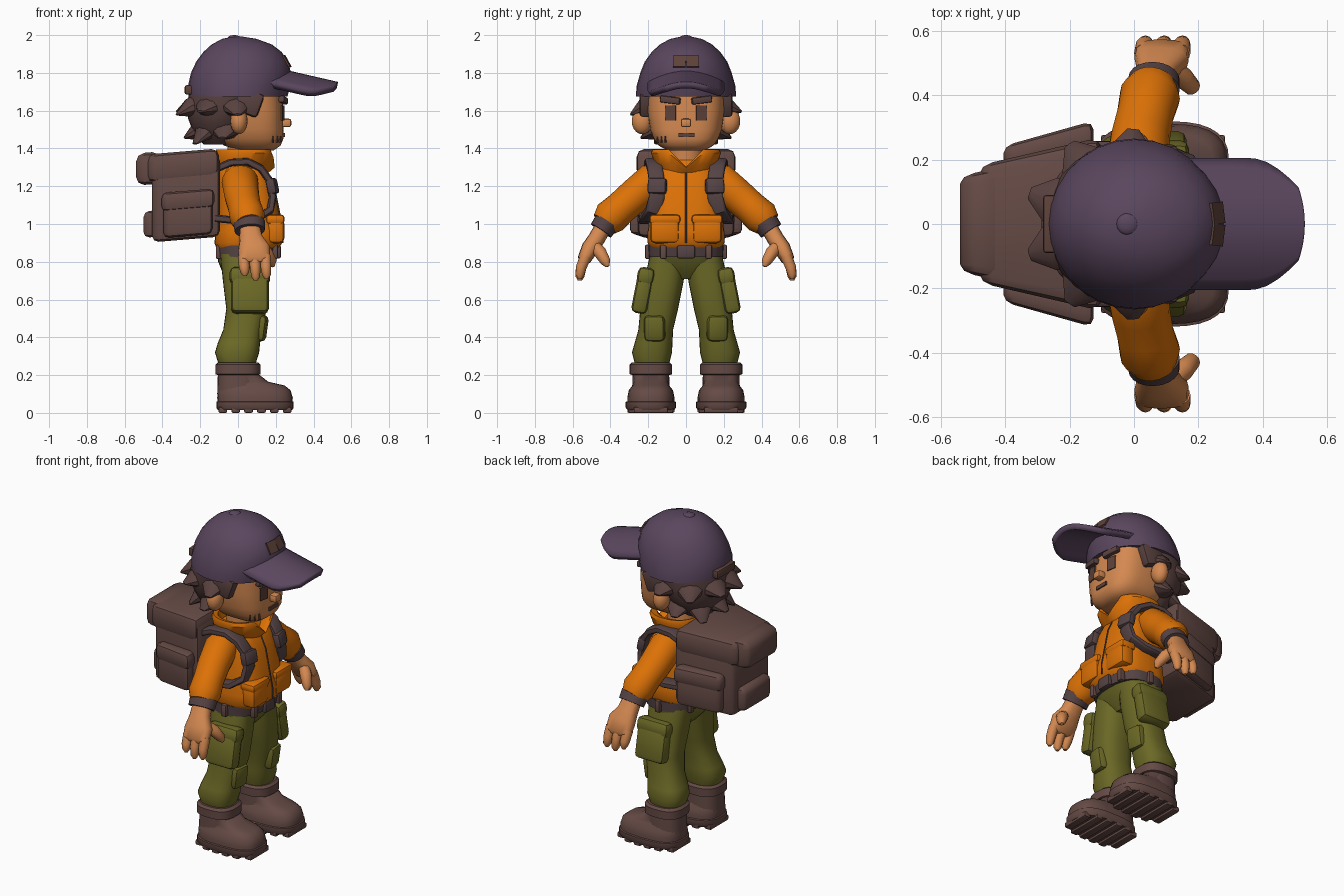
import bpy, bmesh, math
from mathutils import Vector, Matrix, Euler

cube = bpy.data.objects.get("Cube")
if cube:
    bpy.data.objects.remove(cube, do_unlink=True)

parts = []


def colour(name, r, g, b):
    m = bpy.data.materials.new(name)
    m.use_nodes = True
    m.diffuse_color = (r, g, b, 1)
    m.node_tree.nodes["Principled BSDF"].inputs["Base Color"].default_value = (r, g, b, 1)
    return m


PURPLE = colour("cap purple", .103, .061, .112)
SKIN = colour("skin", .66, .25, .082)
ORANGE = colour("jacket orange", .72, .167, .002)
OLIVE = colour("trouser olive", .148, .14, .019)
LEATHER = colour("leather brown", .13, .069, .06)
HAIR = colour("hair brown", .1, .054, .05)
STRAP = colour("strap grey brown", .092, .056, .059)
DARK = colour("eye and patch brown", .11, .054, .041)


def finish(name, bm, mat):
    bmesh.ops.recalc_face_normals(bm, faces=bm.faces)
    me = bpy.data.meshes.new(name)
    bm.to_mesh(me)
    bm.free()
    me.materials.append(mat)
    ob = bpy.data.objects.new(name, me)
    bpy.context.collection.objects.link(ob)
    parts.append(ob)
    return ob


def skin_rings(name, rings, mat, caps=True, tweak=None):
    bm = bmesh.new()
    rows = [[bm.verts.new(tweak(p) if tweak else p) for p in ring] for ring in rings]
    n = len(rows[0])
    for a, b in zip(rows, rows[1:]):
        for i in range(n):
            j = (i + 1) % n
            bm.faces.new((a[i], a[j], b[j], b[i]))
    if caps:
        bm.faces.new(rows[0])
        bm.faces.new(rows[-1])
    return finish(name, bm, mat)


def unit(n, power):
    # points of a rounded square, power 2 being a circle
    for i in range(n):
        t = math.tau * i / n
        c, s = math.cos(t), math.sin(t)
        yield (math.copysign(abs(c) ** (2 / power), c), math.copysign(abs(s) ** (2 / power), s))


def loft(name, levels, mat, power=2, y=0, n=28, caps=True, tweak=None):
    # levels: height, centre x, half depth, half width
    rings = [[Vector((cx + u * rx, y + v * ry, z)) for u, v in unit(n, power)]
             for z, cx, rx, ry in levels]
    return skin_rings(name, rings, mat, caps, tweak)


def tube(name, path, radii, mat, ref=(1, 0, 0), power=2, n=12):
    pts = [Vector(p) for p in path]
    rings = []
    for i, p in enumerate(pts):
        t = (pts[min(i + 1, len(pts) - 1)] - pts[max(i - 1, 0)]).normalized()
        u = Vector(ref)
        u = (u - t * u.dot(t)).normalized()
        w = t.cross(u)
        r = radii[i]
        a, b = r if isinstance(r, tuple) else (r, r)
        rings.append([p + u * a * c + w * b * s for c, s in unit(n, power)])
    return skin_rings(name, rings, mat)


def box(name, centre, size, mat, bevel=.015, rot=(0, 0, 0), shape=None):
    bm = bmesh.new()
    bmesh.ops.create_cube(bm, size=1)
    bmesh.ops.scale(bm, vec=size, verts=bm.verts)
    if bevel:
        bmesh.ops.bevel(bm, geom=bm.edges[:], offset=bevel, segments=2, profile=.5, affect='EDGES')
    turn = Euler([math.radians(a) for a in rot]).to_matrix().to_4x4()
    bm.transform(Matrix.Translation(centre) @ turn)
    if shape:
        for v in bm.verts:
            v.co = shape(v.co)
    return finish(name, bm, mat)


def ball(name, centre, radii, mat):
    bm = bmesh.new()
    bmesh.ops.create_uvsphere(bm, u_segments=16, v_segments=10, radius=1)
    bm.transform(Matrix.Translation(centre) @ Matrix.Diagonal((*radii, 1)))
    return finish(name, bm, mat)


SIDES = (("left", 1), ("right", -1))

# Head and face
loft("head", [(1.39, .1, .09, .1), (1.415, .075, .15, .145), (1.45, .063, .177, .171),
              (1.5, .05, .19, .19), (1.6, .04, .2, .205), (1.74, .02, .21, .21)], SKIN, 3, n=36)
loft("neck", [(1.25, .02, .085, .09), (1.43, .03, .085, .09)], SKIN)
box("nose", (.252, 0, 1.535), (.06, .055, .045), SKIN, .012)
box("mouth", (.243, .003, 1.472), (.009, .085, .022), DARK, 0)
for side, s in SIDES:
    box(side + "_eye", (.236, .082 * s, 1.587), (.009, .058, .08), DARK, 0, (0, 0, 11 * s))
    box(side + "_eyebrow", (.238, .083 * s, 1.656), (.036, .108, .036), HAIR, .008, (7 * s, 0, 12 * s))
    ball(side + "_ear", (.005, .232 * s, 1.545), (.046, .055, .07), SKIN)
    box(side + "_sideburn", (.055, .212 * s, 1.645), (.14, .07, .13), HAIR, .02, (0, 20, 0))
for i, (x, y, turn) in enumerate([(.185, -.15, -58), (.208, -.13, -42), (.224, -.11, -28)]):
    box(f"cheek_mark_{i}", (x, y, 1.448), (.009, .008, .035), HAIR, 0, (0, 0, turn))

# Hair with broad swept locks
loft("hair_back", [(1.42, -.1, .08, .11), (1.48, -.095, .14, .18), (1.56, -.08, .185, .225),
                   (1.63, -.06, .21, .245), (1.72, -.02, .235, .25)], HAIR)
box("hair_fringe", (.225, 0, 1.695), (.05, .09, .04), HAIR, .012)
for tier, z, reach, drop, count, spread in ((0, 1.635, .31, .04, 6, 95), (1, 1.53, .255, .075, 5, 78)):
    for i in range(count):
        a = math.radians(180 + spread * (2 * i / (count - 1) - 1))
        d = Vector((math.cos(a), math.sin(a) * .95, 0))
        base = Vector((-.03, 0, z))
        path = [base + d * (reach - .17), base + d * (reach - .07) - Vector((0, 0, drop * .5)),
                base + d * reach - Vector((0, 0, drop * (1 + .4 * (i % 2))))]
        tube(f"hair_lock_{tier}_{i}", path, [(.075, .095), (.05, .075), (.006, .02)], HAIR, (0, 0, 1), n=10)

# Cap
loft("cap_crown", [(1.675, .0, .262, .265), (1.73, .005, .27, .262), (1.8, .016, .265, .242),
                   (1.86, .022, .243, .218), (1.91, .024, .208, .182), (1.95, .02, .16, .139),
                   (1.98, .007, .092, .084), (1.992, 0, .025, .025)], PURPLE)
ball("cap_button", (-.02, 0, 1.984), (.035, .035, .016), PURPLE)
box("cap_back_strap", (-.262, 0, 1.71), (.04, .18, .05), DARK, .01)
for side, s in SIDES:
    box(side + "_cap_patch", (.259, .034 * s, 1.862), (.009, .067, .07), DARK, 0, (0, -29, 7 * s))

# Curved brim
bm = bmesh.new()
rows = []
for i in range(11):
    x = .1 + .43 * math.sin(i / 10 * math.pi / 2)
    half = .205 * (1 - max(0, (x - .36) / .17) ** 3 * .45)
    row = []
    for j in range(13):
        y = half * (j / 6 - 1)
        bow = x - .06 * (y / .2) ** 2 * max(0, (x - .3) / .23)
        row.append(bm.verts.new((bow, y, 1.828 - .23 * (bow - .2) - 2 * y * y)))
    rows.append(row)
for a, b in zip(rows, rows[1:]):
    for j in range(12):
        bm.faces.new((a[j], b[j], b[j + 1], a[j + 1]))
brim = finish("cap_brim", bm, PURPLE)
mod = brim.modifiers.new("thickness", 'SOLIDIFY')
mod.thickness = .035
mod.offset = 1 if brim.data.polygons[0].normal.z < 0 else -1

# Jacket
loft("jacket_body", [(.875, .05, .165, .19), (.9, .055, .18, .203), (.96, .06, .178, .203),
                     (1.06, .055, .163, .19), (1.2, .04, .15, .185), (1.28, .025, .13, .165),
                     (1.34, .02, .09, .1)], ORANGE, 2.9)


def notch(p):
    if p.x > .08 and p.z > 1.29:
        p.z -= max(0, .09 - abs(p.y)) * (p.z - 1.28) * 9
    return p


loft("jacket_collar", [(1.26, .025, .125, .13), (1.32, .03, .15, .165), (1.375, .035, .158, .185),
                       (1.395, .035, .15, .178), (1.385, .03, .125, .145), (1.29, .02, .08, .09)],
     ORANGE, 2.4, n=40, caps=False, tweak=notch)
tube("jacket_zip", [(.238, 0, .9), (.24, 0, .96), (.22, 0, 1.06), (.192, 0, 1.2), (.16, 0, 1.27)],
     [.004] * 5, STRAP, (0, 1, 0), n=6)
for side, s in SIDES:
    box(side + "_jacket_pocket", (.2, .112 * s, .963), (.09, .155, .13), ORANGE, .025)
    box(side + "_pocket_flap", (.197, .112 * s, 1.025), (.1, .165, .05), ORANGE, .018)
    tube(side + "_sleeve", [(0, .1 * s, 1.25), (.01, .18 * s, 1.225), (.02, .27 * s, 1.15),
                            (.035, .34 * s, 1.09), (.05, .4 * s, 1.035), (.058, .43 * s, 1.0)],
         [.075, .097, .092, .088, .094, .075], ORANGE, n=20)
    tube(side + "_cuff", [(.058, .418 * s, 1.012), (.062, .45 * s, .965)],
         [(.084, .068), (.08, .064)], STRAP, n=20)

    # Hands
    tube(side + "_palm", [(.062, .44 * s, .98), (.07, .475 * s, .92), (.085, .51 * s, .87),
                          (.088, .54 * s, .81), (.088, .545 * s, .795)],
         [(.055, .045), (.062, .045), (.085, .045), (.082, .036), (.06, .02)], SKIN, power=2.5, n=16)
    for i, (x, low) in enumerate([(.03, .725), (.088, .7), (.145, .71)]):
        tube(f"{side}_finger_{i}", [(x, .53 * s, .83), (x + .003, .555 * s, .77),
                                    (x + .006, .562 * s, low + .02), (x + .006, .562 * s, low)],
             [.03, .028, .023, .01], SKIN)
    tube(side + "_thumb", [(.11, .49 * s, .89), (.15, .455 * s, .85), (.18, .425 * s, .8),
                           (.185, .415 * s, .775)], [.03, .034, .027, .01], SKIN)

# Belt and trousers
loft("belt", [(.825, .045, .158, .197), (.885, .05, .168, .2)], STRAP, 2.6)
box("belt_buckle", (.212, 0, .853), (.03, .095, .07), STRAP, .01)
loft("trouser_hips", [(.71, .03, .08, .08), (.75, .03, .115, .16), (.8, .035, .14, .195),
                      (.85, .045, .153, .197)], OLIVE, 2.5)
for side, s in SIDES:
    for i, (x, y) in enumerate([(.195, .12), (.05, .2), (-.1, .1)]):
        box(f"{side}_belt_loop_{i}", (x, y * s, .853), (.035, .035, .075), LEATHER, .008)
    leg = [(.84, .035, .13, .095), (.7, .04, .12, .105), (.55, .045, .107, .1), (.44, .025, .103, .092),
           (.37, .005, .112, .1), (.32, -.005, .117, .106), (.265, -.005, .1, .092)]
    # shear each leg outward towards the ankle

    def splay(p, s=s):
        p.y += s * (.18 - max(0, p.z - .32) * .165)
        return p
    loft(side + "_trouser_leg", leg, OLIVE, 2.5, tweak=splay)
    box(side + "_cargo_pocket", (.063, .232 * s, .63), (.2, .085, .21), OLIVE, .028, (11 * s, 0, 0))
    box(side + "_cargo_flap", (.063, .213 * s, .725), (.215, .09, .09), OLIVE, .028, (11 * s, 0, 0))
    box(side + "_knee_patch", (.112, .165 * s, .45), (.08, .11, .14), OLIVE, .025, (0, 8, 8 * s))

    # Boots
    y = .186 * s
    loft(side + "_boot_shaft", [(.1, 0, .11, .1), (.2, 0, .107, .097), (.205, 0, .12, .112),
                                (.255, 0, .12, .113), (.268, 0, .105, .1)], LEATHER, 2.6, y)
    loft(side + "_boot_foot", [(.04, .09, .198, .125), (.08, .09, .2, .125), (.12, .085, .193, .117),
                               (.145, .075, .172, .097), (.165, .03, .13, .09), (.2, .005, .11, .095)],
         LEATHER, 2.8, y)
    loft(side + "_boot_sole", [(.014, .09, .196, .123), (.028, .09, .205, .133), (.058, .09, .205, .133),
                               (.062, .09, .198, .123)], LEATHER, 2.8, y)
    for i in range(6):
        offset = .068 * (i - 2.5)
        width = .25 * (1 - abs(offset / .205) ** 2.8) ** .36
        box(f"{side}_sole_lug_{i}", (.09 + offset, y, .016), (.046, width, .032), LEATHER, .008)


# Backpack, narrowing away from the back
def narrow(p):
    k = min(1, max(0, (-.1 - p.x) / .42))
    p.y *= 1 - .36 * k
    p.z -= .035 * k
    return p


box("pack_body", (-.275, 0, 1.15), (.36, .52, .435), LEATHER, .035, shape=narrow)
box("pack_lid", (-.29, 0, 1.325), (.38, .54, .15), LEATHER, .04, shape=narrow)
box("pack_lid_roll", (-.475, 0, 1.325), (.13, .48, .17), LEATHER, .045, shape=narrow)
box("pack_back_pocket", (-.455, 0, 1.03), (.09, .4, .14), LEATHER, .03, shape=narrow)
for side, s in SIDES:
    box(side + "_pack_pocket", (-.265, .27 * s, 1.05), (.26, .09, .2), LEATHER, .03, shape=narrow)
    box(side + "_pack_pocket_flap", (-.265, .275 * s, 1.14), (.28, .105, .1), LEATHER, .03, shape=narrow)
    # Shoulder straps
    tube(side + "_shoulder_strap",
         [(-.12, .18 * s, 1.29), (-.04, .18 * s, 1.325), (.05, .175 * s, 1.33), (.12, .165 * s, 1.295),
          (.168, .155 * s, 1.23), (.184, .155 * s, 1.14), (.168, .175 * s, 1.07),
          (.1, .205 * s, 1.03), (-.02, .215 * s, 1.02), (-.12, .215 * s, 1.03)],
         [(.042, .02)] * 10, STRAP, (0, 1, 0), 4, 16)
    box(side + "_strap_buckle", (.182, .152 * s, 1.2), (.05, .1, .085), STRAP, .015, (0, -12, 10 * s))

# Smooth shading with crisp edges
bpy.ops.object.select_all(action='DESELECT')
for ob in parts:
    ob.select_set(True)
bpy.context.view_layer.objects.active = parts[0]
bpy.ops.object.shade_smooth_by_angle(angle=math.radians(40))
